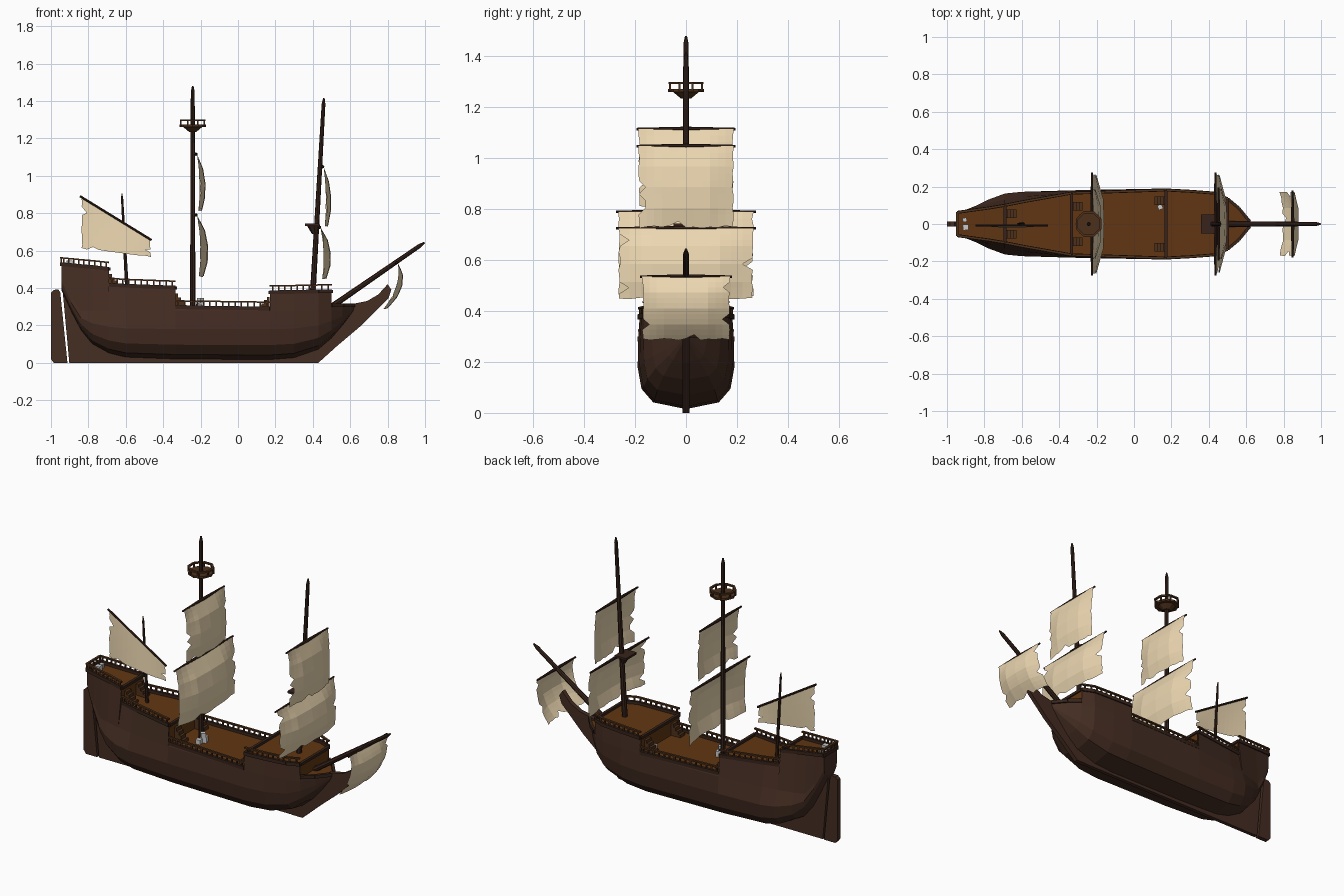
import bpy, bmesh, math, random
from mathutils import Vector, Matrix

if "Cube" in bpy.data.objects:
    bpy.data.objects.remove(bpy.data.objects["Cube"])
random.seed(4)

def material(name, col):
    m = bpy.data.materials.new(name)
    m.diffuse_color = (*col, 1)
    m.use_nodes = True
    m.node_tree.nodes["Principled BSDF"].inputs["Base Color"].default_value = m.diffuse_color
    return m

HULL = material("hull_wood", (.058, .026, .016))
DARK = material("dark_wood", (.038, .017, .011))
RAIL = material("rail_wood", (.075, .03, .011))
DECK = material("deck_wood", (.12, .037, .006))
CLOTH = material("sail_cloth", (.84, .68, .44))

def finish(name, bm, mat=None, normals=True):
    bmesh.ops.remove_doubles(bm, verts=bm.verts, dist=1e-5)
    if normals:
        bmesh.ops.recalc_face_normals(bm, faces=bm.faces)
    me = bpy.data.meshes.new(name)
    bm.to_mesh(me)
    bm.free()
    ob = bpy.data.objects.new(name, me)
    bpy.context.collection.objects.link(ob)
    if mat:
        me.materials.append(mat)
    return ob

def box(bm, c, s, rot=0):
    bmesh.ops.create_cube(bm, size=1, matrix=Matrix.Translation(c) @ Matrix.Rotation(rot, 4, 'Z') @ Matrix.Diagonal((*s, 1)))

def pole(bm, p, q, r1, r2, n=8):
    p, q = Vector(p), Vector(q)
    d = q - p
    m = Matrix.Translation((p + q) / 2) @ d.to_track_quat('Z', 'Y').to_matrix().to_4x4()
    bmesh.ops.create_cone(bm, cap_ends=True, segments=n, radius1=r1, radius2=r2, depth=d.length, matrix=m)

def beam(bm, p, q, w, h):
    # rectangular bar between two points, with level top
    p, q = Vector(p), Vector(q)
    d = (q - p).normalized()
    side = d.cross(Vector((0, 0, 1))).normalized() * w / 2
    up = Vector((0, 0, h / 2))
    off = (side + up, side - up, -side - up, up - side)
    a, b = ([bm.verts.new(e + o) for o in off] for e in (p, q))
    bm.faces.new(a)
    bm.faces.new(b[::-1])
    for i in range(4):
        bm.faces.new((a[i], b[i], b[i - 1], a[i - 1]))

def plate(name, pts, t, mat):
    # flat profile in xz, given thickness in y
    bm = bmesh.new()
    f = bm.faces.new([bm.verts.new((x, -t / 2, z)) for x, z in pts])
    r = bmesh.ops.extrude_face_region(bm, geom=[f])
    bmesh.ops.translate(bm, vec=(0, t, 0), verts=[v for v in r['geom'] if isinstance(v, bmesh.types.BMVert)])
    return finish(name, bm, mat)

# hull stations: x, rail half width, rail z, belly half width, bottom z
ST = [(-.945, .062, .535, .06, .39), (-.89, .07, .53, .08, .27), (-.84, .077, .525, .10, .175),
      (-.78, .085, .52, .13, .10), (-.69, .10, .51, .163, .05), (-.69, .10, .425, .163, .05),
      (-.60, .118, .42, .172, .028), (-.335, .165, .41, .18, .018), (-.335, .165, .305, .18, .018),
      (.17, .182, .298, .19, .015), (.17, .182, .385, .19, .015), (.30, .175, .387, .182, .025),
      (.43, .165, .39, .165, .07), (.50, .135, .39, .13, .13), (.50, .135, .315, .13, .13),
      (.56, .085, .315, .075, .20), (.62, .012, .315, .012, .28)]

def section(x, wt, zt, w, zb):
    zd = min(max(.28, zb + .08), zt - .01)
    h = zd - zb
    half = [(w * .68, zb + .1 * h), (w * .92, zb + .3 * h), (w, zb + .62 * h), ((w + wt) / 2 * 1.01, zd), (wt, zt)]
    return [(x, -y, z) for y, z in half[::-1]] + [(x, 0, zb)] + [(x, y, z) for y, z in half]

bm = bmesh.new()
rows = [[bm.verts.new(p) for p in section(*s)] for s in ST]
for a, b in zip(rows, rows[1:]):
    for i in range(len(a) - 1):
        bm.faces.new((a[i], a[i + 1], b[i + 1], b[i]))
bm.faces.new(rows[0])
bmesh.ops.dissolve_degenerate(bm, dist=1e-5, edges=bm.edges)
finish("hull", bm, HULL)

# stepped decks including bulkheads
bm = bmesh.new()
dk = [[bm.verts.new((s[0], y * max(s[1] - .004, .005), s[2] - .015)) for y in (-1, 1)] for s in ST]
for a, b in zip(dk, dk[1:]):
    bm.faces.new((a[0], b[0], b[1], a[1]))
finish("decks", bm, DECK)

# rail caps, balusters and top rails
caps, rails = bmesh.new(), bmesh.new()
for a, b in zip(ST, ST[1:]):
    if b[0] - a[0] < .01:
        continue
    for s in (-1, 1):
        p, q = Vector((a[0], s * a[1], a[2])), Vector((b[0], s * b[1], b[2]))
        beam(caps, p - Vector((0, 0, .008)), q - Vector((0, 0, .008)), .016, .02)
        if a[0] >= .5:
            continue
        up = Vector((0, 0, .026))
        beam(rails, p + up, q + up, .013, .008)
        n = max(2, round((q - p).length / .033))
        for i in range(n):
            c = p.lerp(q, (i + .5) / n)
            box(rails, c + up / 2, (.008, .008, .026))
for x, w, z in ((-.69, .10, .51), (-.335, .165, .41), (.17, .182, .385), (.50, .135, .39)):
    beam(caps, (x, -w, z - .009), (x, w, z - .009), .016, .016)
beam(caps, (-.945, -.065, .527), (-.945, .065, .527), .016, .02)
beam(rails, (-.945, -.065, .561), (-.945, .065, .561), .013, .008)
for y in (-.06, -.03, 0, .03, .06):
    box(rails, (-.945, y, .548), (.008, .008, .026))
finish("rail_caps", caps, DARK)
finish("railings", rails, RAIL)

# stairs between decks
bm = bmesh.new()
for x, y, z, top, d in ((-.69, .055, .408, .49, 1), (-.335, .095, .289, .39, 1), (.17, .125, .283, .37, -1)):
    for s in (-1, 1):
        for i in range(4):
            h = (top - z) * (4 - i) / 5
            box(bm, (x + d * (.008 + .015 * i), s * y, z + h / 2), (.015, .045, h))
finish("stairs", bm, RAIL)

# keel with deadwood, beak and rudder
plate("keel", [(-.902, 0), (.43, 0), (.40, .08), (.25, .035), (-.6, .04), (-.76, .13), (-.86, .3), (-.89, .4), (-.938, .39)], .022, HULL)
plate("beakhead", [(.43, 0), (.53, .09), (.66, .2), (.805, .345), (.82, .39), (.80, .42), (.75, .365), (.69, .33),
                   (.6, .312), (.54, .25), (.36, .03), (.36, 0)], .026, HULL)
plate("rudder", [(-1, .02), (-.985, 0), (-.912, 0), (-.95, .375), (-.96, .392), (-.985, .39), (-1, .375)], .026, HULL)

# masts and bowsprit
def spar(name, p, q, r1, r2):
    bm = bmesh.new()
    p, q = Vector(p), Vector(q)
    k = q - (q - p).normalized() * .03
    pole(bm, p, k, r1, r2)
    pole(bm, k, q, r2, r2 * .4)
    return finish(name, bm, DARK)

spar("main_mast", (-.242, 0, .28), (-.242, 0, 1.48), .0145, .0105)
spar("fore_mast", (.40, 0, .37), (.459, 0, 1.415), .0155, .010)
spar("mizzen_mast", (-.594, 0, .40), (-.621, 0, .905), .010, .006)
spar("bowsprit", (.50, 0, .30), (.997, 0, .643), .016, .011)

# crow's nest
bm = bmesh.new()
C = Vector((-.242, 0, 0))
pole(bm, C + Vector((0, 0, 1.235)), C + Vector((0, 0, 1.26)), .02, .05)
pole(bm, C + Vector((0, 0, 1.26)), C + Vector((0, 0, 1.273)), .07, .07)
ring = [C + Vector((.068 * math.cos(a), .068 * math.sin(a), 1.296)) for a in [math.pi / 8 + i * math.pi / 4 for i in range(8)]]
for i in range(8):
    beam(bm, ring[i - 1], ring[i], .012, .009)
    box(bm, ring[i] - Vector((0, 0, .016)), (.008, .008, .03))
finish("crows_nest", bm, RAIL)

# small platform on the fore mast
bm = bmesh.new()
box(bm, (.395, 0, .738), (.075, .10, .012))
pole(bm, (.412, 0, .69), (.405, 0, .735), .016, .035)
finish("fore_top", bm, DARK)

def interp(vals, t):
    f = min(t * (len(vals) - 1), len(vals) - 1.001)
    i = int(f)
    return vals[i] + (vals[i + 1] - vals[i]) * (f - i)

def cloth(name, point, nu=12, nv=12, tears=3):
    # grid with ragged free edges and a few notches pulled inwards
    cut = {(random.choice((0, nu)), random.randint(2, nv - 1)) for _ in range(tears)}
    cut |= {(random.randint(1, nu - 1), nv)}
    bm = bmesh.new()
    g = []
    for j in range(nv + 1):
        row = []
        for i in range(nu + 1):
            u, v = i / nu, j / nv
            if i in (0, nu) and j:
                u += (.5 - u) * random.uniform(0, .03)
            if j == nv:
                v -= random.uniform(0, .035)
            if (i, j) in cut:
                if i in (0, nu):
                    u += (.5 - u) * .15
                else:
                    v -= .07
            row.append(bm.verts.new(point(u, v)))
        g.append(row)
    for a, b in zip(g, g[1:]):
        for i in range(nu):
            bm.faces.new((a[i], b[i], b[i + 1], a[i + 1]))
    return finish(name, bm, CLOTH, False)

def square_sail(name, x, ztop, zbot, half, belly, lean=0):
    def point(u, v):
        across = interp((.1, .9, 1, .9, .1), u)
        down = interp((0, .72, 1, .95, .55), v)
        return (x + .006 + belly * down * (.2 + .8 * across) + lean * v * v, (u * 2 - 1) * half * .985, ztop + (zbot - ztop) * v)
    cloth(name + "_sail", point)
    bm = bmesh.new()
    for s in (-1, 1):
        pole(bm, (x, 0, ztop), (x, s * (half + .005), ztop), .0095, .005)
    finish(name + "_yard", bm, DARK)

square_sail("main_top", -.225, 1.115, .805, .19, .045)
square_sail("main_course", -.225, .79, .455, .27, .06)
square_sail("fore_top", .452, 1.048, .725, .19, .04)
square_sail("fore_course", .435, .725, .445, .27, .055)
square_sail("sprit", .848, .535, .285, .175, .045, -.085)

# slanted mizzen sail on its long yard
def mizzen(u, v):
    x = -.838 + .372 * u
    top, bot = .883 - .225 * u, .608 - .042 * u
    return (x, -.008 - .012 * math.sin(math.pi * u) * v, top + (bot - top) * v)
cloth("mizzen_sail", mizzen, tears=2)
bm = bmesh.new()
pole(bm, (-.845, -.008, .891), (-.462, -.008, .656), .006, .006)
finish("mizzen_yard", bm, DARK)

# deck cargo
bm = bmesh.new()
for x, y, z, s, r in ((-.905, .022, .53, .022, .2), (-.90, -.018, .532, .03, .1), (-.2, -.03, .303, .035, .3),
                      (-.21, -.065, .3, .028, .1), (-.2, -.04, .333, .026, .7), (.14, .09, .297, .025, .4)):
    box(bm, (x, y, z), (s, s, s), r)
finish("crates", bm)
